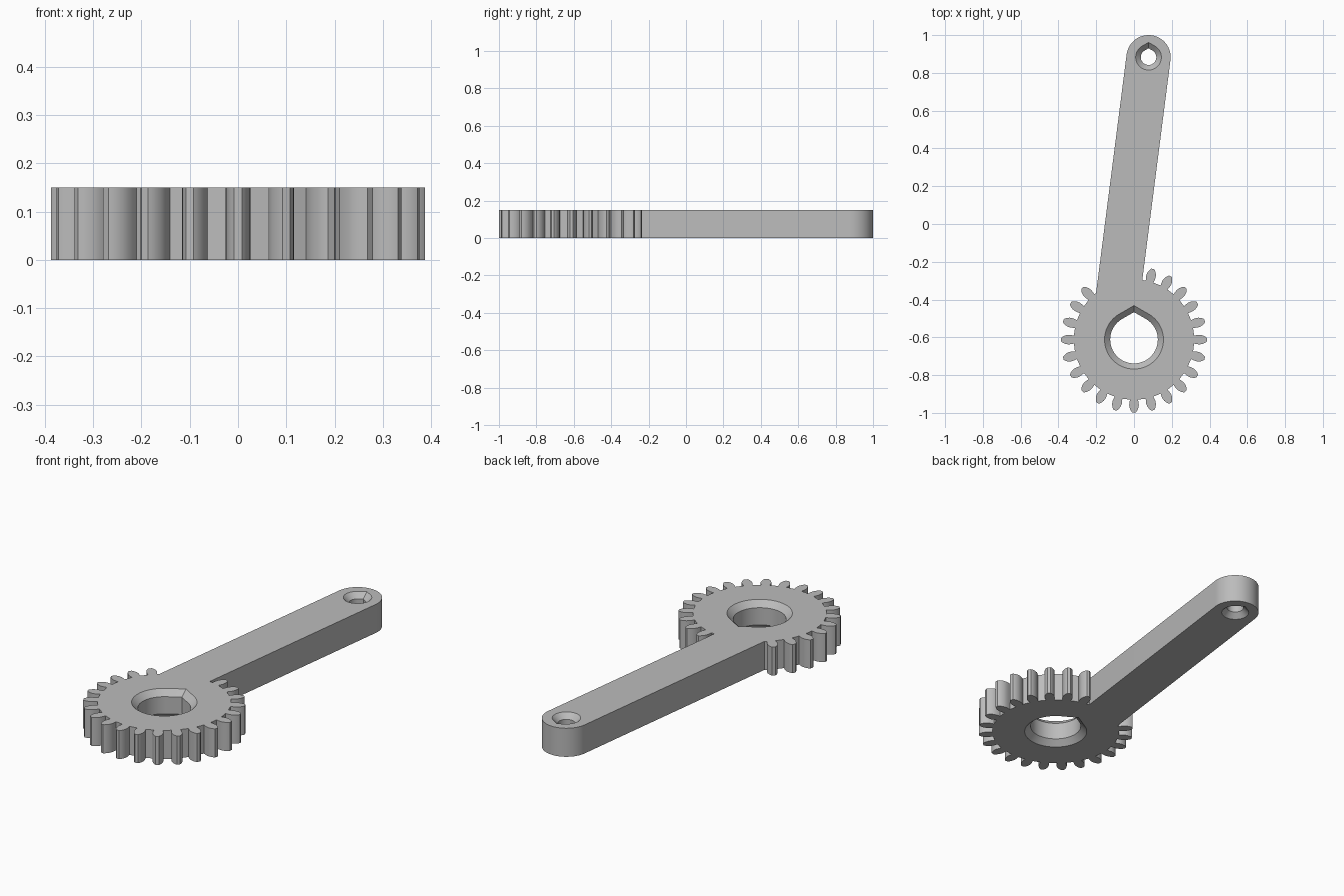
import bpy, bmesh
from math import sin, cos, radians, sqrt, pi
from mathutils import Vector

HEIGHT = 0.15
GEAR = Vector((0, -0.612))
ROOT, TEETH = 0.318, 24
PIVOT = Vector((0.077, 0.883))
ARM_R = 0.117
TILT = radians(7.3)
ALONG = Vector((sin(TILT), cos(TILT)))
ACROSS = Vector((cos(TILT), -sin(TILT)))

# Half tooth: radius from gear centre, half width
TOOTH = [(ROOT, 0.021), (0.332, 0.024), (0.347, 0.0255), (0.36, 0.0235),
         (0.372, 0.019), (0.381, 0.0135), (0.387, 0.008)]


def polar(centre, radius, angle):
    return centre + radius * Vector((cos(angle), sin(angle)))


def arm_foot(side):
    """Point where one straight side of the arm meets the gear's root circle."""
    rel = PIVOT + ACROSS * side * ARM_R - GEAR
    off = rel.dot(ACROSS)
    return GEAR + ACROSS * off + ALONG * sqrt(ROOT ** 2 - off ** 2)


def outline():
    """Gear teeth clockwise from the arm's right side, then round the arm."""
    pts = [arm_foot(1)]
    step = 2 * pi / TEETH
    for k in range(5, -16, -1):
        out = polar(Vector((0, 0)), 1, k * step)
        side = Vector((-out.y, out.x))
        pts += [GEAR + out * r + side * w for r, w in TOOTH]
        pts += [GEAR + out * r - side * w for r, w in reversed(TOOTH)]
        if k > -15:
            pts.append(polar(GEAR, ROOT, (k - 0.5) * step))
    pts.append(arm_foot(-1))
    steps = 32
    for i in range(steps + 1):
        pts.append(polar(PIVOT, ARM_R, pi - TILT - pi * i / steps))
    return pts


def teardrop(centre, radius, steps=60):
    """Round hole with a shallow peak towards the back."""
    start, sweep = radians(120), radians(300)
    pts = [polar(centre, radius, start + sweep * i / steps) for i in range(steps + 1)]
    return pts + [polar(centre, radius / cos(radians(30)), pi / 2)]


def wall(bm, rings):
    """Stack of (points, z) rings joined by quads; returns bottom and top edges."""
    loops = [[bm.verts.new((p.x, p.y, z)) for p in pts] for pts, z in rings]
    for low, high in zip(loops, loops[1:]):
        for i in range(len(low)):
            j = (i + 1) % len(low)
            bm.faces.new((low[i], low[j], high[j], high[i]))
    return [[bm.edges.get((lp[i - 1], lp[i])) for i in range(len(lp))]
            for lp in (loops[0], loops[-1])]


def bore(bm, centre, inner, chamfer):
    wide, narrow = teardrop(centre, inner + chamfer), teardrop(centre, inner)
    return wall(bm, [(wide, 0), (narrow, chamfer),
                     (narrow, HEIGHT - chamfer), (wide, HEIGHT)])


# Body walls, shaft bore and pin bore
bm = bmesh.new()
shape = outline()
rims = [wall(bm, [(shape, 0), (shape, HEIGHT)]),
        bore(bm, GEAR, 0.126, 0.03),
        bore(bm, PIVOT, 0.041, 0.027)]

# Flat bottom and top faces around the bores
for level, facing in ((0, -1), (1, 1)):
    edges = [e for rim in rims for e in rim[level]]
    bmesh.ops.triangle_fill(bm, edges=edges, use_beauty=True, normal=(0, 0, facing))
bmesh.ops.recalc_face_normals(bm, faces=bm.faces[:])

mesh = bpy.data.meshes.new("gear_lever")
bm.to_mesh(mesh)
bm.free()

# Plain grey material
grey = bpy.data.materials.new("plain grey")
grey.use_nodes = True
colour = (0.5, 0.5, 0.5, 1)
grey.diffuse_color = colour
grey.node_tree.nodes["Principled BSDF"].inputs["Base Color"].default_value = colour
mesh.materials.append(grey)

default = bpy.data.objects.get("Cube")
if default:
    bpy.data.objects.remove(default, do_unlink=True)

lever = bpy.data.objects.new("gear_lever", mesh)
bpy.context.collection.objects.link(lever)
for o in bpy.context.selected_objects:
    o.select_set(False)
lever.select_set(True)
bpy.context.view_layer.objects.active = lever
bpy.ops.object.shade_smooth_by_angle(angle=radians(28))
